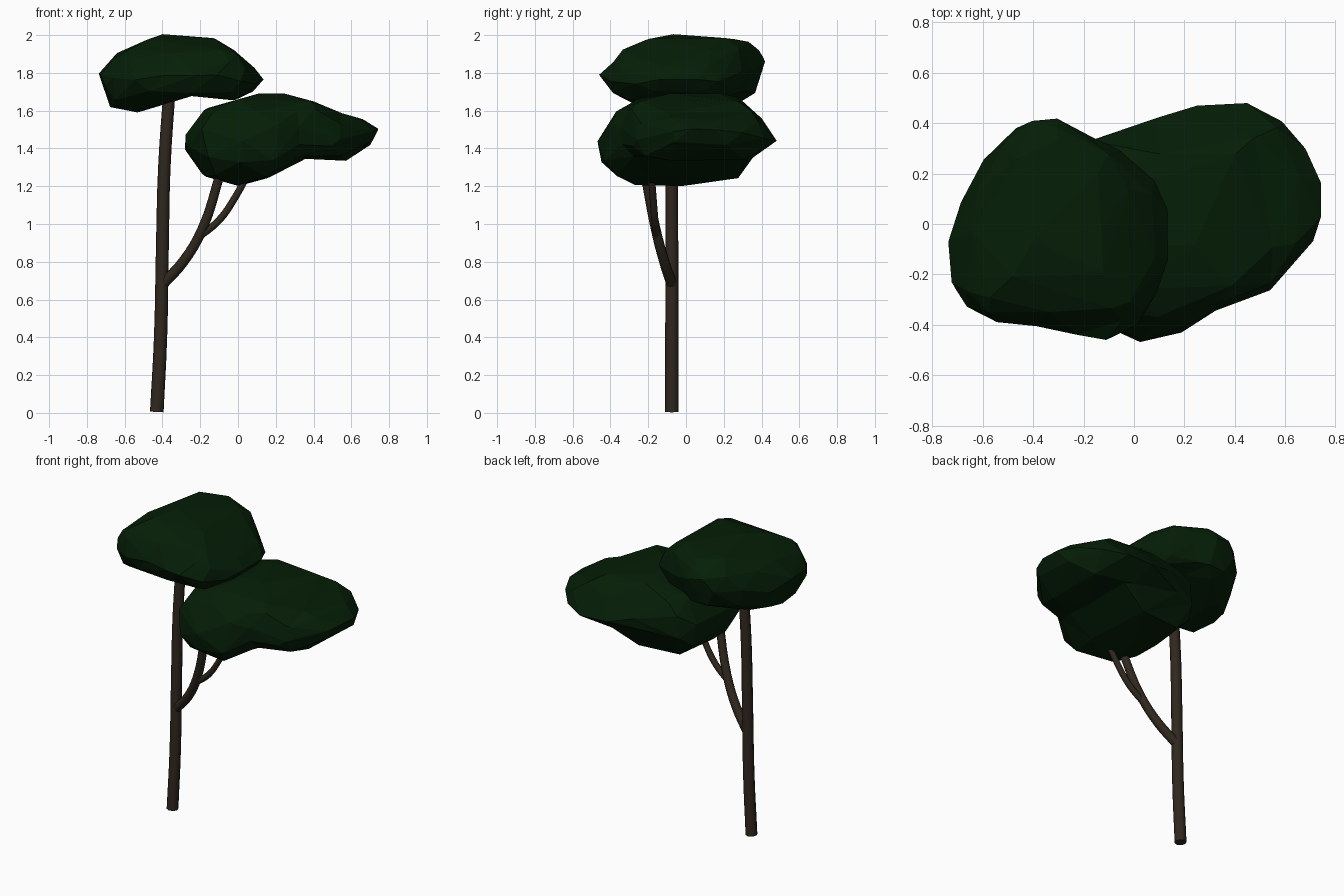
import bpy
import bmesh
import math

default_cube = bpy.data.objects.get("Cube")
if default_cube:
    bpy.data.objects.remove(default_cube, do_unlink=True)


def make_material(name, colour):
    material = bpy.data.materials.new(name)
    material.use_nodes = True
    material.diffuse_color = colour
    shader = next(n for n in material.node_tree.nodes if n.type == 'BSDF_PRINCIPLED')
    shader.inputs["Base Color"].default_value = colour
    shader.inputs["Roughness"].default_value = 0.9
    return material


bark = make_material("dark brown bark", (0.03, 0.021, 0.013, 1))
leaves = make_material("dark green leaves", (0.0015, 0.013, 0.002, 1))


def interpolate(points, value):
    """Piecewise linear lookup in a sorted list of pairs."""
    if value <= points[0][0]:
        return points[0][1]
    for (a, start), (b, end) in zip(points, points[1:]):
        if value <= b:
            return start + (end - start) * (value - a) / max(b - a, 1e-6)
    return points[-1][1]


def make_limb(name, points, start_radius, end_radius):
    """A tapering round limb along a smooth path."""
    curve = bpy.data.curves.new(name, 'CURVE')
    curve.dimensions = '3D'
    curve.bevel_depth = 1
    curve.bevel_resolution = 2
    curve.resolution_u = 4
    curve.use_fill_caps = True
    spline = curve.splines.new('BEZIER')
    spline.bezier_points.add(len(points) - 1)
    for i, (knot, position) in enumerate(zip(spline.bezier_points, points)):
        knot.co = position
        knot.handle_left_type = knot.handle_right_type = 'AUTO'
        knot.radius = start_radius + (end_radius - start_radius) * i / (len(points) - 1)
    limb = bpy.data.objects.new(name, curve)
    bpy.context.collection.objects.link(limb)
    bpy.ops.object.select_all(action='DESELECT')
    limb.select_set(True)
    bpy.context.view_layer.objects.active = limb
    bpy.ops.object.convert(target='MESH')
    limb = bpy.context.object
    limb.data.materials.clear()
    limb.data.materials.append(bark)
    bpy.ops.object.shade_smooth_by_angle(angle=math.radians(50))


def make_canopy(name, centre, plan, front_top, front_base, side_top, side_base):
    """A faceted leaf mass: a sphere fitted to a plan and to two profiles."""
    cx, cy = centre
    # Inverse radii keep the plan edges nearly straight between points
    polar = sorted((math.atan2(y - cy, x - cx), 1 / math.hypot(x - cx, y - cy)) for x, y in plan)
    turn = math.tau
    last, first = polar[-1], polar[0]
    polar = [(last[0] - turn, last[1])] + polar + [(first[0] + turn, first[1])]

    bm = bmesh.new()
    bmesh.ops.create_icosphere(bm, subdivisions=4, radius=1)
    for vert in bm.verts:
        u, v, w = vert.co
        spread = min(math.hypot(u, v), 1)
        angle = math.atan2(v, u)
        reach = spread / interpolate(polar, angle)
        x = cx + reach * math.cos(angle)
        y = cy + reach * math.sin(angle)
        top = min(interpolate(front_top, x), interpolate(side_top, y))
        base = max(interpolate(front_base, x), interpolate(side_base, y))
        fullness = math.copysign(math.sqrt(1 - spread ** 8), w)
        middle, half = (top + base) / 2, max((top - base) / 2, 0)
        vert.co = (x, y, middle + half * fullness)
    mesh = bpy.data.meshes.new(name)
    bm.to_mesh(mesh)
    bm.free()
    mesh.materials.append(leaves)
    canopy = bpy.data.objects.new(name, mesh)
    bpy.context.collection.objects.link(canopy)
    # Collapse to broad irregular facets
    facets = canopy.modifiers.new("facets", 'DECIMATE')
    facets.ratio = 0.1


# Trunk and the two branches carrying the lower canopy
make_limb("trunk", [(-0.43, -0.075, 0.005), (-0.41, -0.075, 0.4), (-0.4, -0.075, 0.9),
                    (-0.39, -0.075, 1.3), (-0.36, -0.075, 1.75)], 0.036, 0.032)
make_limb("main_branch", [(-0.4, -0.075, 0.68), (-0.29, -0.115, 0.8),
                          (-0.19, -0.16, 0.97), (-0.09, -0.22, 1.28)], 0.03, 0.026)
make_limb("side_branch", [(-0.21, -0.155, 0.93), (-0.1, -0.165, 1.02),
                          (-0.01, -0.175, 1.15), (0.06, -0.185, 1.28)], 0.02, 0.018)

# Upper canopy on the trunk
make_canopy(
    "upper_canopy", (-0.3, -0.03),
    plan=[(-0.74, -0.09), (-0.65, 0.14), (-0.6, 0.24), (-0.46, 0.38), (-0.4, 0.41),
          (-0.32, 0.42), (-0.17, 0.34), (-0.02, 0.26), (0.1, 0.14), (0.14, -0.04),
          (0.1, -0.25), (0.02, -0.39), (-0.1, -0.46), (-0.28, -0.425), (-0.4, -0.4),
          (-0.61, -0.36), (-0.7, -0.29)],
    front_top=[(-0.74, 1.81), (-0.67, 1.9), (-0.5, 1.97), (-0.42, 2), (-0.29, 2),
               (-0.13, 1.985), (-0.03, 1.93), (0.09, 1.84), (0.14, 1.77)],
    front_base=[(-0.74, 1.79), (-0.68, 1.6), (-0.53, 1.59), (-0.24, 1.68),
                (-0.02, 1.65), (0.09, 1.69), (0.14, 1.76)],
    side_top=[(-0.46, 1.8), (-0.4, 1.86), (-0.35, 1.92), (-0.2, 1.98), (-0.1, 2), (0.07, 2),
              (0.29, 1.98), (0.38, 1.97), (0.42, 1.93)],
    side_base=[(-0.46, 1.78), (-0.4, 1.68), (-0.2, 1.59), (0.1, 1.6), (0.37, 1.66), (0.42, 1.78)])

# Lower canopy on the branches
make_canopy(
    "lower_canopy", (0.22, 0),
    plan=[(-0.26, 0.1), (-0.24, 0.27), (-0.17, 0.34), (0, 0.39), (0.14, 0.435), (0.31, 0.475),
          (0.44, 0.48), (0.61, 0.38), (0.73, 0.2), (0.74, 0.01), (0.7, -0.09), (0.65, -0.13),
          (0.32, -0.34), (0.17, -0.445), (0.02, -0.47), (-0.18, -0.37), (-0.26, -0.2)],
    front_top=[(-0.26, 1.55), (-0.18, 1.62), (0, 1.66), (0.1, 1.69), (0.25, 1.69),
               (0.43, 1.64), (0.54, 1.59), (0.67, 1.57), (0.73, 1.54)],
    front_base=[(-0.26, 1.31), (-0.18, 1.24), (0, 1.2), (0.18, 1.25), (0.24, 1.29),
                (0.36, 1.35), (0.57, 1.33), (0.7, 1.39), (0.74, 1.46)],
    side_top=[(-0.48, 1.48), (-0.38, 1.6), (-0.26, 1.66), (-0.1, 1.69), (0.2, 1.69),
              (0.28, 1.67), (0.4, 1.57), (0.48, 1.46)],
    side_base=[(-0.48, 1.44), (-0.45, 1.28), (-0.3, 1.21), (0, 1.2), (0.28, 1.24),
               (0.34, 1.34), (0.48, 1.42)])
